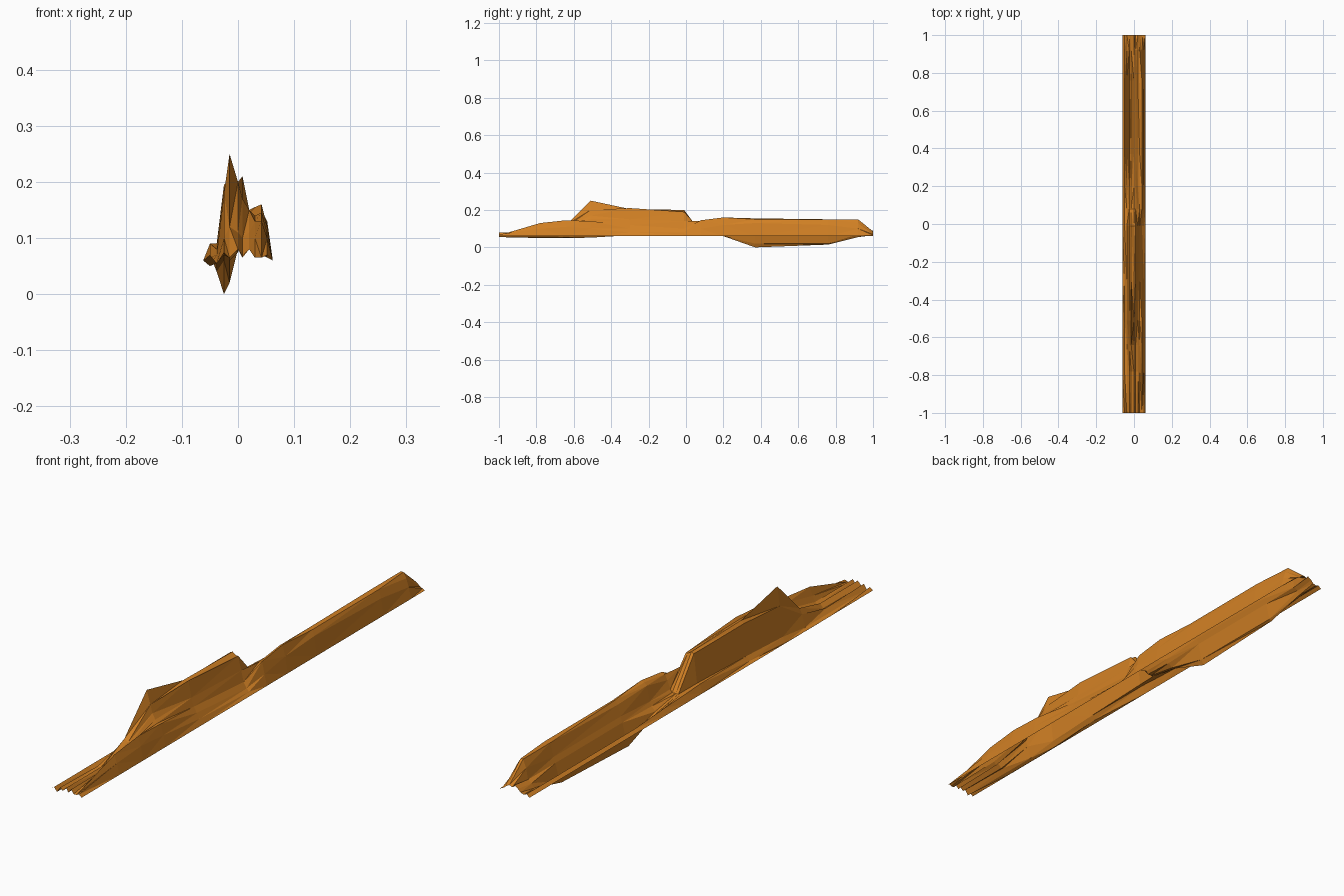
import bpy, bmesh

# Narrow folded terrain strip: columns across x, stations along y
xs = [-.062, -.05, -.038, -.025, -.015, 0, .008, .02, .03, .042, .052, .062]
# inner heights in hundredths for each station (both rims stay at 6)
stations = {
    -1.00: (7, 5.5, 7.5, 6.5, 8, 6.5, 8, 6.5, 6.5, 7),
    -.78: (5, 5.5, 7, 6.5, 8, 7, 8, 10, 13, 10),
    -.64: (5, 5.5, 10, 12, 11, 10, 11, 13, 14.5, 11),
    -.51: (5.2, 7, 18, 25, 20, 17, 15, 14, 14, 10),
    -.30: (6.5, 8, 19.5, 20.5, 20, 21, 15, 12, 10, 8),
    -.01: (9, 9, 19.5, 20, 19, 19, 14, 10, 8, 7),
    .08: (8.5, 8.5, 8, 8, 8, 9, 12, 14, 14.5, 10),
    .20: (8, 7, 6, 6, 7.5, 9, 14.5, 15.5, 16, 12),
    .37: (7, 4, 0, 2, 8, 10, 14, 15.5, 15, 13),
    .76: (7, 4, 1.5, 2, 8, 10, 15, 15, 15, 12),
    .92: (7, 6, 5.5, 7, 8, 12, 15, 15, 13, 10),
    1.00: (7, 6.5, 7, 8, 9, 8, 8.5, 8, 7, 6.5),
}

mat = bpy.data.materials.new("ochre_rock")
mat.diffuse_color = (.65, .22, .018, 1)

# Open sheet, faceted into triangles
bm = bmesh.new()
rows = [[bm.verts.new((x, y, z / 100)) for x, z in zip(xs, (6, *h, 6))]
        for y, h in stations.items()]
for a, b in zip(rows, rows[1:]):
    for i in range(len(xs) - 1):
        bm.faces.new((a[i], a[i + 1], b[i + 1], b[i]))
bmesh.ops.triangulate(bm, faces=bm.faces[:], quad_method='SHORT_EDGE')

me = bpy.data.meshes.new("ridge_strip")
bm.to_mesh(me)
bm.free()
me.materials.append(mat)
ob = bpy.data.objects.new("ridge_strip", me)
bpy.context.collection.objects.link(ob)
